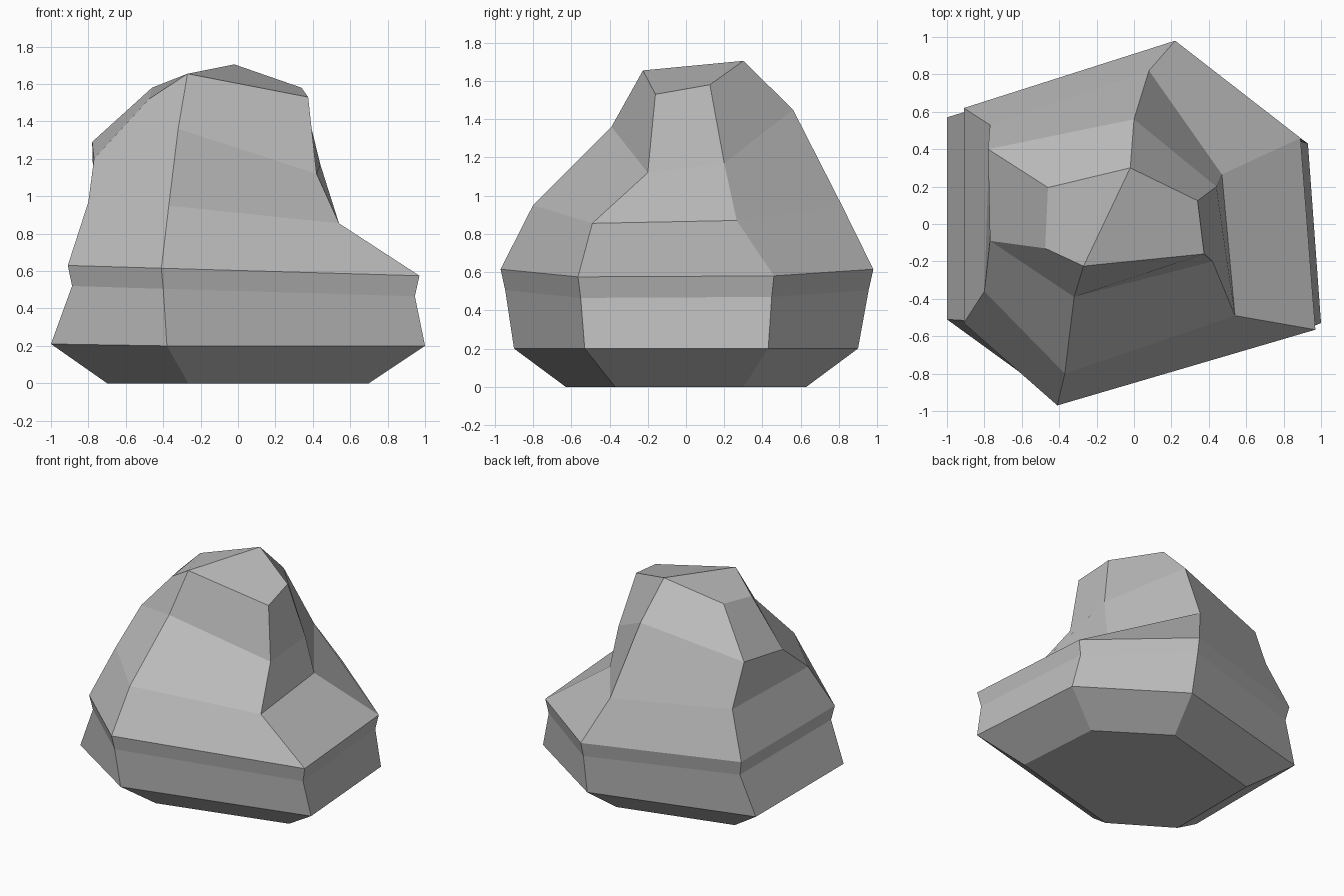
import bpy
import bmesh
from mathutils import Vector

default_cube = bpy.data.objects.get("Cube")
if default_cube:
    bpy.data.objects.remove(default_cube, do_unlink=True)


def make_material(name, colour):
    material = bpy.data.materials.new(name)
    material.use_nodes = True
    material.diffuse_color = colour
    shader = material.node_tree.nodes["Principled BSDF"]
    shader.inputs["Base Color"].default_value = colour
    shader.inputs["Roughness"].default_value = 0.9
    return material


def scaled_ring(ring, factor, drop):
    """Copy a ring, scaled in plan and lowered."""
    return [(x * factor, y * factor, max(z - drop, 0)) for x, y, z in ring]


def loft(name, rings, material):
    """Join rings of equal corner count with quads, and close the bottom."""
    bm = bmesh.new()
    levels = [[bm.verts.new(Vector(p)) for p in ring] for ring in rings]
    count = len(levels[0])
    for lower, upper in zip(levels, levels[1:]):
        for i in range(count):
            j = (i + 1) % count
            bm.faces.new((lower[i], lower[j], upper[j], upper[i]))
    bm.faces.new(list(reversed(levels[0])))

    # Top: two planes meeting at a ridge from the front to the back corner
    front, right_front, right_back, back, left_back, left_front = levels[-1]
    bm.faces.new((front, right_front, right_back, back))
    bm.faces.new((front, back, left_back, left_front))
    bmesh.ops.recalc_face_normals(bm, faces=bm.faces)

    mesh = bpy.data.meshes.new(name)
    bm.to_mesh(mesh)
    bm.free()
    mesh.materials.append(material)
    rock = bpy.data.objects.new(name, mesh)
    bpy.context.collection.objects.link(rock)
    return rock


# Cross-sections, counter-clockwise from the front corner
base = [(-.38, -.9, .2), (1, -.53, .2), (.93, .43, .2),
        (.22, .9, .2), (-1, .57, .21), (-1, -.51, .21)]
rim = [(-.41, -.97, .615), (.97, -.565, .575), (.89, .46, .58),
       (.22, .98, .615), (-.91, .62, .63), (-.91, -.53, .63)]
shoulder = [(-.37, -.8, .95), (.54, -.49, .855), (.47, .265, .87),
            (.08, .82, .94), (-.77, .53, .97), (-.8, -.36, .97)]
neck = [(-.32, -.39, 1.36), (.42, -.2, 1.12), (.44, .2, 1.17),
        (0, .56, 1.45), (-.78, .4, 1.29), (-.77, -.09, 1.2)]
crown = [(-.27, -.225, 1.655), (.375, -.16, 1.53), (.34, .125, 1.58),
         (-.02, .3, 1.705), (-.46, .195, 1.58), (-.475, -.13, 1.52)]

# Underside tapers in, and a shallow groove runs below the rim
foot = scaled_ring(base, 0.7, 0.21)
groove = scaled_ring(rim, 0.975, 0.11)

stone = make_material("stone grey", (0.5, 0.5, 0.5, 1))
loft("rock", [foot, base, groove, rim, shoulder, neck, crown], stone)
